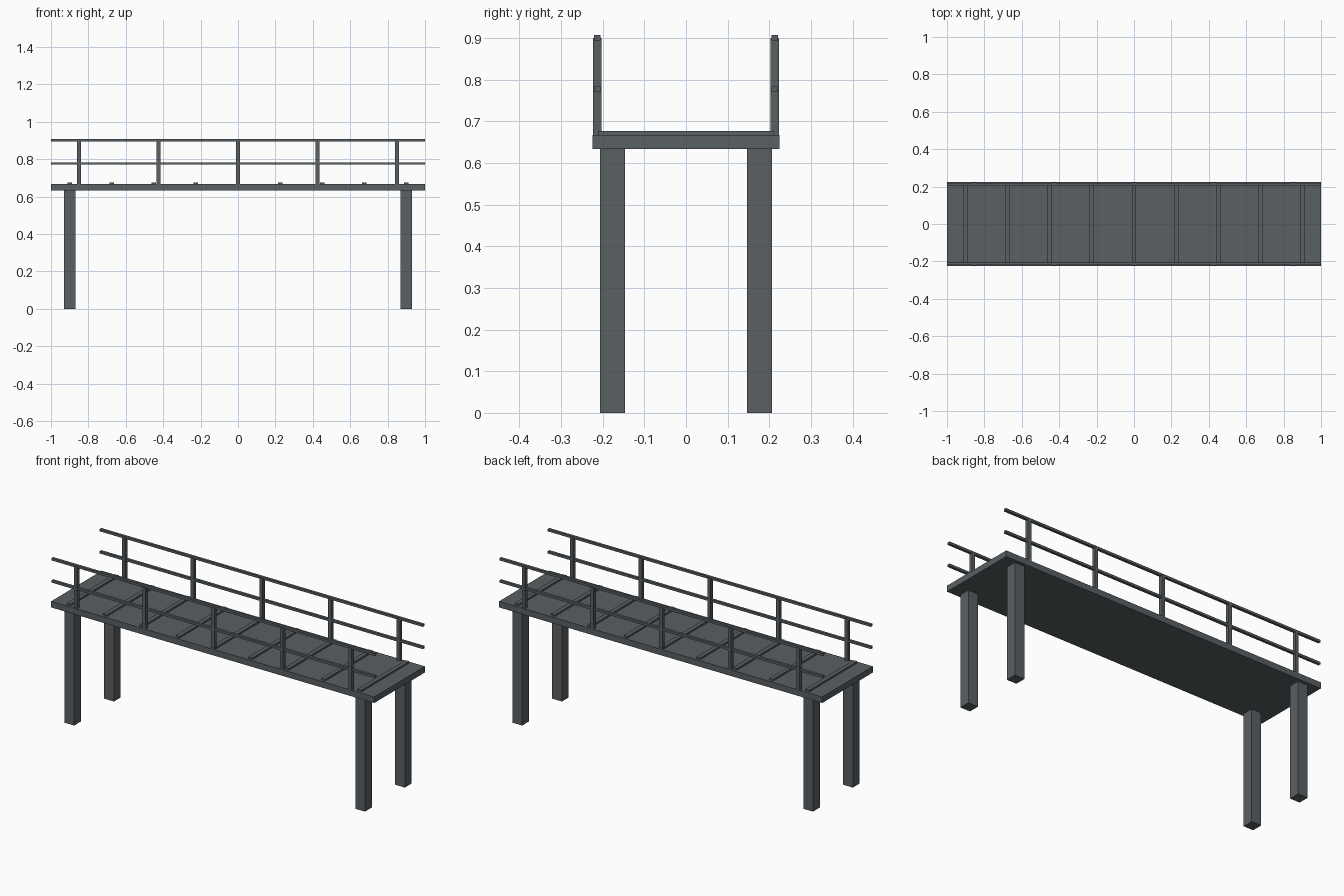
import bpy, bmesh
from mathutils import Matrix, Vector

if "Cube" in bpy.data.objects:
    bpy.data.objects.remove(bpy.data.objects["Cube"])


def boxes(name, centres, size):
    """One object made of equal boxes at the given centres."""
    bm = bmesh.new()
    for c in centres:
        bmesh.ops.create_cube(bm, size=1, matrix=Matrix.Translation(c) @ Matrix.Diagonal(Vector((*size, 1))))
    mesh = bpy.data.meshes.new(name)
    bm.to_mesh(mesh)
    bm.free()
    obj = bpy.data.objects.new(name, mesh)
    bpy.context.collection.objects.link(obj)
    mat = bpy.data.materials.get("dark_steel") or bpy.data.materials.new("dark_steel")
    mat.diffuse_color = (0.1, 0.115, 0.125, 1)
    mat.use_nodes = True
    mat.node_tree.nodes["Principled BSDF"].inputs["Base Color"].default_value = mat.diffuse_color
    mesh.materials.append(mat)
    return obj


# Walkway deck
boxes("deck", [(0, 0, 0.65)], (2, 0.448, 0.034))

# Raised cross strips on the deck
boxes("tread_strips", [(-0.9 + 0.225 * i, 0, 0.6705) for i in range(9)], (0.024, 0.422, 0.012))

# Four square legs
boxes("legs", [(x, y, 0.3175) for x in (-0.9, 0.9) for y in (-0.176, 0.176)], (0.06, 0.06, 0.635))

# Railings on both sides
for side, y in (("front", -0.213), ("back", 0.213)):
    boxes(side + "_railing_posts", [(0.425 * i, y, 0.7825) for i in range(-2, 3)], (0.02, 0.02, 0.235))
    boxes(side + "_top_rail", [(0, y, 0.901)], (2, 0.015, 0.013))
    boxes(side + "_middle_rail", [(0, y, 0.777)], (2, 0.015, 0.013))
